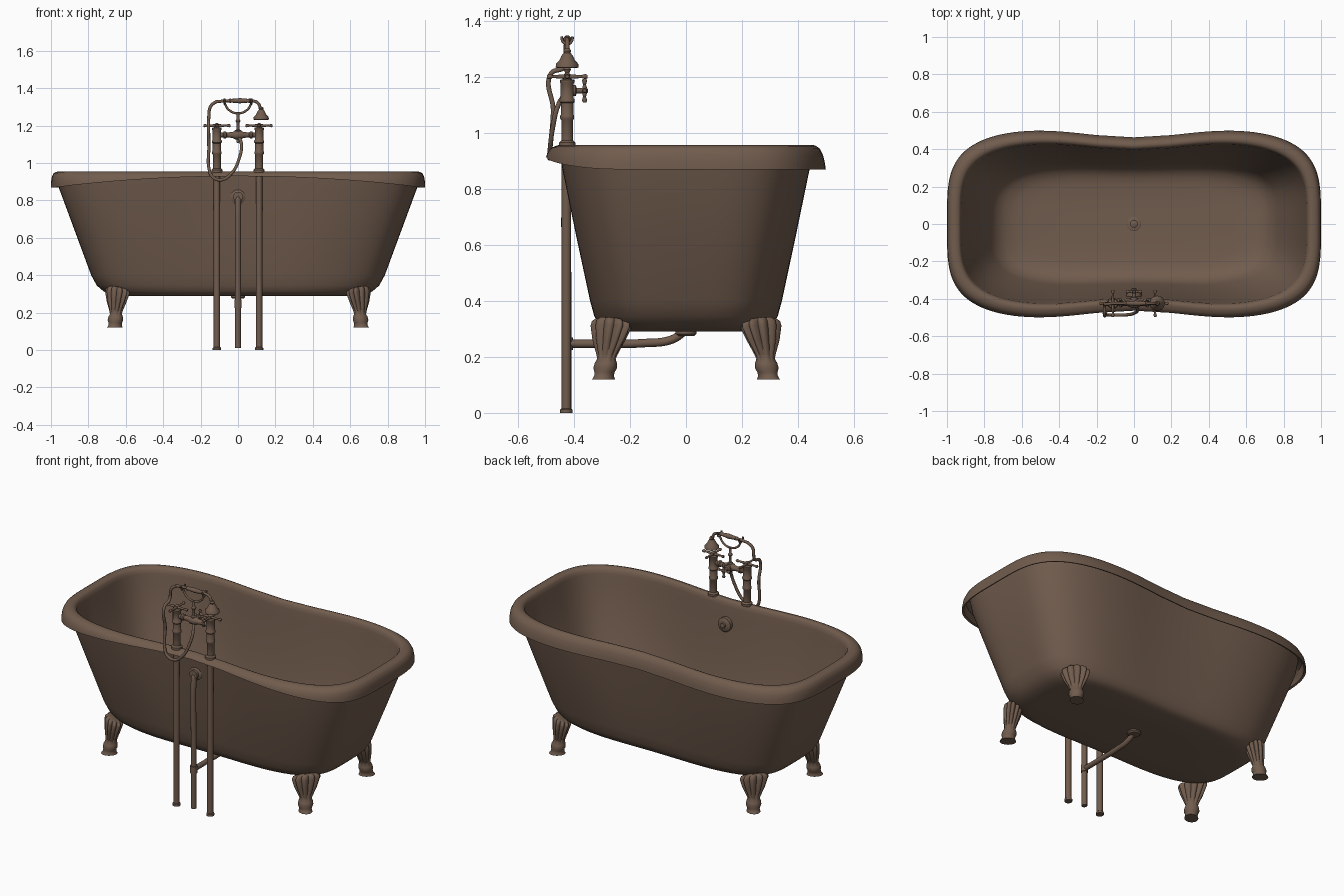
import bpy, bmesh, math
from mathutils import Vector

mat = bpy.data.materials.new("brown")
mat.diffuse_color = (0.165, 0.107, 0.075, 1)


def finish(ob, angle=40):
    me = ob.data
    me.materials.clear()
    me.materials.append(mat)
    me.shade_smooth()
    me.set_sharp_from_angle(angle=math.radians(angle))
    return ob


def loft(name, rings, angle=40):
    """Skin a list of closed point rings and cap both ends."""
    bm = bmesh.new()
    rows = [[bm.verts.new(p) for p in r] for r in rings]
    n = len(rows[0])
    for a, b in zip(rows, rows[1:]):
        for i in range(n):
            bm.faces.new((a[i], a[(i + 1) % n], b[(i + 1) % n], b[i]))
    bm.faces.new(rows[0])
    bm.faces.new(rows[-1])
    bmesh.ops.recalc_face_normals(bm, faces=bm.faces)
    me = bpy.data.meshes.new(name)
    bm.to_mesh(me)
    bm.free()
    ob = bpy.data.objects.new(name, me)
    bpy.context.collection.objects.link(ob)
    return finish(ob, angle)


def lathe(name, profile, loc, axis=(0, 0, 1), n=24):
    """Turn (radius, height) pairs about an axis through loc."""
    q = Vector(axis).to_track_quat('Z', 'Y')
    ts = [math.tau * i / n for i in range(n)]
    return loft(name, [[Vector(loc) + q @ Vector((r * math.cos(t), r * math.sin(t), h)) for t in ts]
                       for r, h in profile])


def tube(name, pts, r):
    """Round pipe through points with smooth bends."""
    cu = bpy.data.curves.new(name, 'CURVE')
    cu.dimensions = '3D'
    cu.bevel_depth = r
    cu.bevel_resolution = 4
    cu.use_fill_caps = True
    sp = cu.splines.new('BEZIER')
    sp.bezier_points.add(len(pts) - 1)
    for b, p in zip(sp.bezier_points, pts):
        b.co = p
        b.handle_left_type = b.handle_right_type = 'AUTO'
    tmp = bpy.data.objects.new(name, cu)
    bpy.context.collection.objects.link(tmp)
    me = bpy.data.meshes.new_from_object(tmp.evaluated_get(bpy.context.evaluated_depsgraph_get()))
    bpy.data.objects.remove(tmp)
    ob = bpy.data.objects.new(name, me)
    bpy.context.collection.objects.link(ob)
    return finish(ob)


# Tub shell ring: half length, half width, height, rise of the rim edge on the tap side
def tub_ring(ax, by, z, lift=0, n=144):
    ring = []
    k = 0.25 + 0.75 * min(1, max(0, (z - 0.29) / 0.58))    # waist fades towards the floor
    for i in range(n):
        t = math.tau * i / n
        c, s = math.cos(t), math.sin(t)
        x = math.copysign(abs(c) ** (2 / 3.9), c)
        y = math.copysign(abs(s) ** (2 / 3.9), s)
        pinch = (1 + 0.042 * k) * (1 - 0.111 * k * math.exp(-(x / 0.41) ** 2))
        front = min(1, max(0, -y * 1.3)) * (1 - x * x)
        ring.append((ax * x, by * y * pinch, z + lift * front))
    return ring


outer = [(0.3, 0.13, 0.29), (0.62, 0.265, 0.29), (0.68, 0.295, 0.297), (0.72, 0.315, 0.315),
         (0.755, 0.33, 0.345), (0.785, 0.345, 0.40), (0.87, 0.394, 0.63), (0.957, 0.441, 0.865)]
rim = [(0.968, 0.452, 0.935), (0.982, 0.478, 0.925, 0.012), (0.99, 0.489, 0.872, 0.06),
       (1.0, 0.5, 0.868, 0.062), (1.0, 0.497, 0.89, 0.045), (0.997, 0.49, 0.92, 0.022),
       (0.988, 0.478, 0.943, 0.006), (0.975, 0.466, 0.952), (0.957, 0.454, 0.956),
       (0.938, 0.44, 0.953), (0.928, 0.431, 0.942), (0.922, 0.426, 0.92)]
inner = [(0.915, 0.421, 0.87), (0.852, 0.377, 0.63), (0.765, 0.328, 0.41), (0.735, 0.312, 0.365),
         (0.69, 0.285, 0.331), (0.62, 0.25, 0.314), (0.54, 0.21, 0.307), (0.3, 0.11, 0.303)]
loft("tub", [tub_ring(*p) for p in outer + rim + inner], 50)


# Scalloped claw feet: (height, half width, half depth, flute depth)
foot = [(0.34, 0.045, 0.028, 0.1), (0.336, 0.066, 0.042, 0.2), (0.326, 0.08, 0.051, 0.22),
        (0.31, 0.083, 0.053, 0.22), (0.26, 0.066, 0.046, 0.22), (0.21, 0.041, 0.034, 0.15),
        (0.193, 0.034, 0.031, 0.03), (0.178, 0.04, 0.038, 0), (0.16, 0.043, 0.041, 0),
        (0.145, 0.036, 0.036, 0), (0.132, 0.034, 0.037, 0), (0.12, 0.038, 0.045, 0)]
for sx, xn in ((-1, "left"), (1, "right")):
    for sy, yn in ((-1, "front"), (1, "back")):
        rings = []
        for z, w, d, f in foot:
            t = (0.34 - z) / 0.22
            ring = []
            for i in range(80):
                a = math.tau * i / 80
                m = 1 - f * (1 - abs(math.cos(5 * a)))
                u, v = w * m * math.cos(a), d * m * math.sin(a)
                zz = z + 0.35 * v * max(0, 1 - 4 * t)      # top edge rises on the outer side
                ring.append((sx * (0.643 + 0.015 * t + 0.8 * v - 0.6 * u),
                             sy * (0.264 + 0.03 * t + 0.6 * v + 0.8 * u), zz - 0.008 * max(0, 1 - 4 * t)))
            rings.append(ring)
        loft(f"{yn}_{xn}_foot", rings, 60)

Y = -0.424

# Four-armed tap handle
def cross_handle(name, loc, d1, d2, reach):
    for k, d in enumerate((d1, d2)):
        arm = [(0.006, -reach - 0.006), (0.009, -reach), (0.007, -reach + 0.01), (0.005, -reach + 0.014),
               (0.008, -0.012), (0.008, 0.012), (0.005, reach - 0.014), (0.007, reach - 0.01),
               (0.009, reach), (0.006, reach + 0.006)]
        lathe(f"{name}_bar_{k}", arm, loc, d, 12)


# Supply pipes, tap columns and handles
for s, nm in ((-1, "left"), (1, "right")):
    x = s * 0.113
    lathe(f"{nm}_supply_pipe", [(0.022, 0), (0.022, 0.012), (0.017, 0.016), (0.017, 0.95)], (x, Y - 0.003, 0))
    lathe(f"{nm}_tap_column",
          [(0.03, 0.95), (0.03, 0.964), (0.021, 0.972), (0.021, 1.045), (0.025, 1.05), (0.025, 1.06),
           (0.022, 1.065), (0.022, 1.105), (0.027, 1.11), (0.027, 1.118), (0.023, 1.123), (0.023, 1.175),
           (0.026, 1.18), (0.026, 1.188), (0.012, 1.192), (0.012, 1.208), (0.004, 1.214)], (x, Y, 0))
    cross_handle(f"{nm}_tap_handle", (x, Y, 1.2), (1, 0, 0), (0, 1, 0), 0.066)

# Mixer bridge and diverter
lathe("mixer_bridge", [(0.013, -0.113), (0.013, -0.08), (0.019, -0.075), (0.019, -0.065), (0.013, -0.06),
                       (0.016, -0.03), (0.024, -0.015), (0.024, 0.015), (0.016, 0.03), (0.013, 0.06),
                       (0.019, 0.065), (0.019, 0.075), (0.013, 0.08), (0.013, 0.113)], (0, Y, 1.15), (1, 0, 0))
lathe("diverter_stem", [(0.02, 0), (0.02, 0.03), (0.01, 0.034), (0.01, 0.07), (0.004, 0.075)],
      (0, Y, 1.15), (0, 1, 0))
cross_handle("diverter_handle", (0, -0.362, 1.15), (1, 0, 0), (0, 0, 1), 0.036)
lathe("cradle_post", [(0.016, 1.15), (0.016, 1.175), (0.008, 1.18), (0.008, 1.215), (0.014, 1.225),
                      (0.008, 1.235), (0.008, 1.27)], (0, Y, 0), n=16)

# Hand shower cradle and forks
tube("cradle_arc", [(-0.072, Y, 1.32), (-0.05, Y, 1.285), (0, Y, 1.266), (0.05, Y, 1.285), (0.072, Y, 1.32)], 0.006)
for x in (-0.072, 0.072):
    tube("cradle_fork", [(x, Y - 0.02, 1.343), (x, Y - 0.015, 1.325), (x, Y, 1.316),
                         (x, Y + 0.015, 1.325), (x, Y + 0.02, 1.343)], 0.005)

# Hand shower
lathe("shower_grip", [(0.008, -0.05), (0.013, -0.042), (0.01, -0.036), (0.014, 0.01), (0.01, 0.056),
                      (0.013, 0.062), (0.008, 0.07)], (0, Y, 1.333), (1, 0, 0), 16)
tube("shower_neck", [(-0.12, Y, 1.328), (-0.05, Y, 1.333), (0.065, Y, 1.333), (0.105, Y, 1.322), (0.122, Y, 1.285)], 0.008)
lathe("shower_head", [(0.009, 1.30), (0.014, 1.292), (0.012, 1.285), (0.02, 1.275), (0.028, 1.258),
                      (0.04, 1.245), (0.041, 1.233), (0.034, 1.23)], (0.124, Y, 0))
tube("shower_hose", [(-0.115, Y, 1.329), (-0.145, Y - 0.005, 1.305), (-0.157, Y - 0.01, 1.235),
                     (-0.157, -0.482, 1.21), (-0.156, -0.474, 1.08), (-0.155, -0.482, 0.97),
                     (-0.135, -0.487, 0.925), (-0.09, -0.487, 0.91), (-0.035, -0.485, 0.945),
                     (0.005, -0.475, 1.02), (0.018, -0.455, 1.1), (0, Y, 1.15)], 0.0085)

# Overflow and waste pipework
tube("overflow_pipe", [(0, Y, 0.012), (0, Y, 0.4), (0, Y, 0.78), (0, Y + 0.012, 0.815), (0, -0.37, 0.82)], 0.016)
lathe("overflow_collar", [(0.04, 0), (0.04, 0.012), (0.026, 0.02), (0.026, 0.035)], (0, -0.394, 0.82), (0, -1, 0))
lathe("overflow_plate", [(0.042, 0), (0.042, 0.022), (0.034, 0.028), (0.014, 0.029), (0.014, 0.042), (0.008, 0.046)],
      (0, -0.388, 0.82), (0, 1, 0))
tube("waste_pipe", [(0, Y, 0.247), (0, -0.3, 0.247), (0, -0.15, 0.249), (0, -0.05, 0.262), (0, 0, 0.295)], 0.015)
lathe("pipe_joint", [(0.02, -0.022), (0.02, 0.022)], (0, Y, 0.247))
lathe("drain_flange", [(0.03, 0.275), (0.038, 0.282), (0.038, 0.306), (0.032, 0.31), (0.02, 0.309),
                       (0.02, 0.318), (0.01, 0.323)], (0, 0, 0))
